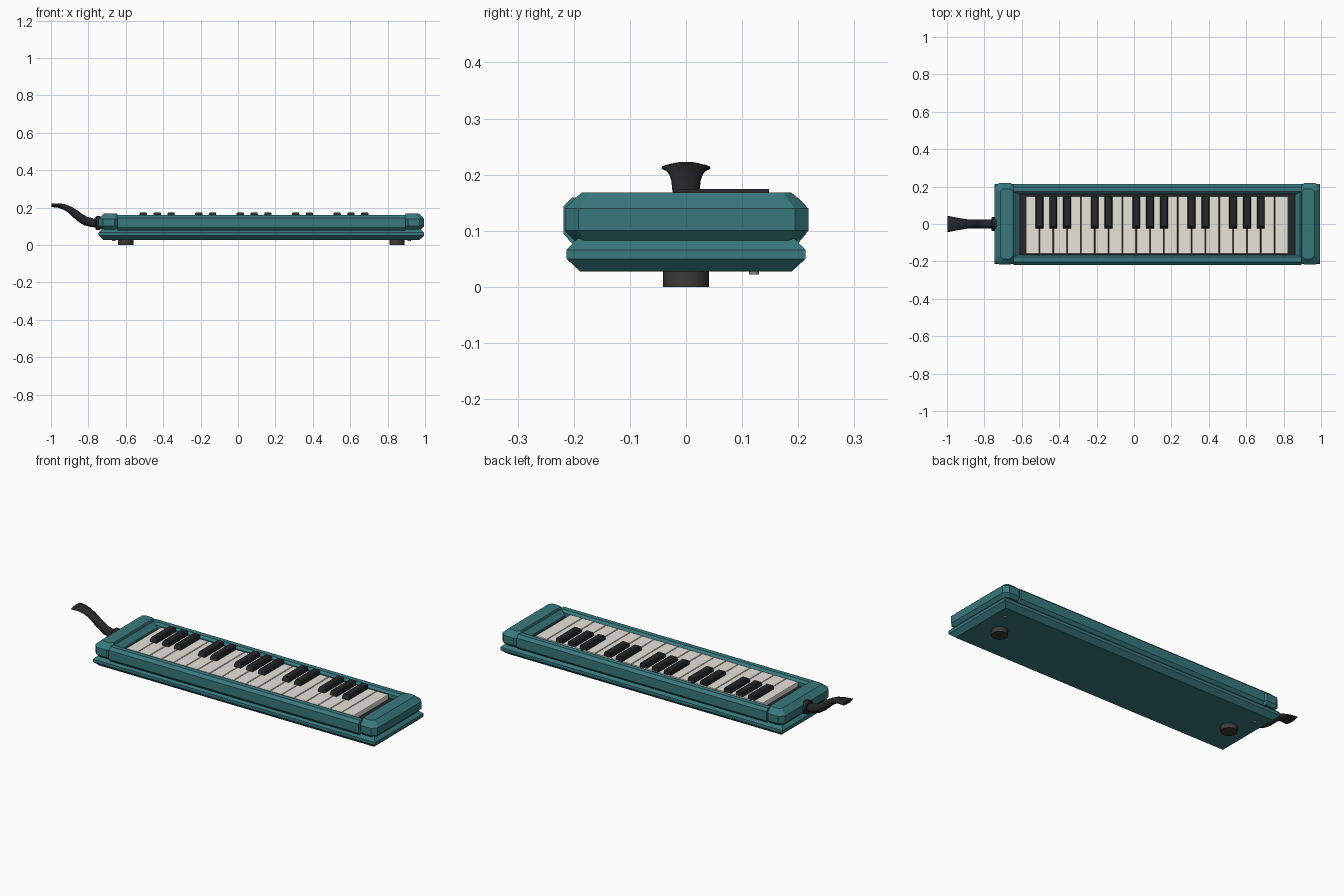
import bpy, bmesh, math
from mathutils import Vector

if "Cube" in bpy.data.objects:
    bpy.data.objects.remove(bpy.data.objects["Cube"])


def material(name, rgb):
    m = bpy.data.materials.new(name)
    m.diffuse_color = (*rgb, 1)
    m.use_nodes = True
    m.node_tree.nodes["Principled BSDF"].inputs["Base Color"].default_value = m.diffuse_color
    return m


TEAL = material("teal", (0.04, 0.19, 0.21))
IVORY = material("ivory", (0.80, 0.77, 0.70))
BLACK = material("black", (0.018, 0.02, 0.023))
RUBBER = material("rubber", (0.045, 0.043, 0.04))
STEEL = material("steel", (0.25, 0.25, 0.25))


def loft(name, rings, mat):
    """Join equal-length rings of points with quads and cap both ends."""
    bm = bmesh.new()
    vs = [[bm.verts.new(p) for p in r] for r in rings]
    n = len(vs[0])
    for a, b in zip(vs, vs[1:]):
        for i in range(n):
            bm.faces.new((a[i], a[(i + 1) % n], b[(i + 1) % n], b[i]))
    bm.faces.new(vs[0])
    bm.faces.new(vs[-1])
    bmesh.ops.recalc_face_normals(bm, faces=bm.faces)
    me = bpy.data.meshes.new(name)
    bm.to_mesh(me)
    bm.free()
    me.materials.append(mat)
    ob = bpy.data.objects.new(name, me)
    bpy.context.collection.objects.link(ob)
    return ob


def rect(x0, x1, y0, y1, z, c=0.0):
    """Rectangle ring, with corners cut by c when given."""
    if not c:
        return [(x0, y0, z), (x1, y0, z), (x1, y1, z), (x0, y1, z)]
    return [(x0 + c, y0, z), (x1 - c, y0, z), (x1, y0 + c, z), (x1, y1 - c, z),
            (x1 - c, y1, z), (x0 + c, y1, z), (x0, y1 - c, z), (x0, y0 + c, z)]


def box(name, x0, x1, y0, y1, z0, z1, mat):
    return loft(name, [rect(x0, x1, y0, y1, z) for z in (z0, z1)], mat)


def extrude_x(name, profile, x0, x1, mat):
    return loft(name, [[(x, y, z) for y, z in profile] for x in (x0, x1)], mat)


def cylinder(name, x, y, r, z0, z1, mat, n=24):
    ring = [(x + r * math.cos(2 * math.pi * i / n), y + r * math.sin(2 * math.pi * i / n)) for i in range(n)]
    ob = loft(name, [[(a, b, z) for a, b in ring] for z in (z0, z1)], mat)
    smooth(ob)


def smooth(ob):
    bpy.ops.object.select_all(action='DESELECT')
    ob.select_set(True)
    bpy.context.view_layer.objects.active = ob
    bpy.ops.object.shade_smooth_by_angle(angle=math.radians(35))


MID = 0.125  # centre of the body along x

# Lower shell with bevelled rim
loft("lower_shell", [rect(-0.745 + d, 0.995 - d, -0.213 + d, 0.213 - d, z)
                     for d, z in ((0.025, 0.027), (0, 0.05), (0, 0.066), (0.024, 0.09))], TEAL)

# Long rails, mirrored front and back
RAIL = [(0.165, 0.077), (0.203, 0.077), (0.218, 0.094), (0.218, 0.144),
        (0.203, 0.159), (0.177, 0.159), (0.165, 0.147)]
for side, s, shift in (("front", -1, 0), ("back", 1, -0.004)):
    extrude_x(side + "_rail", [(s * y + shift, z) for y, z in RAIL], MID - 0.77, MID + 0.77, TEAL)

# Faceted end caps and the slopes leading down to the keys
for side, s in (("left", -1), ("right", 1)):
    xa, xb = sorted((MID + s * 0.87, MID + s * 0.76))
    rings = []
    for d, z in ((0.016, 0.083), (0, 0.1), (0, 0.14), (0.03, 0.168)):
        rings.append(rect(xa + d * (0.4 if s > 0 else 1), xb - d * (1 if s > 0 else 0.4),
                          -0.216 + d, 0.218 - d, z, 0.024 - d * 0.3))
    loft(side + "_end_cap", rings, TEAL)
    slope = [(0.77, 0.08), (0.77, 0.16), (0.762, 0.16), (0.735, 0.135), (0.735, 0.08)]
    loft(side + "_inner_slope", [[(MID + s * x, y, z) for x, z in slope] for y in (-0.172, 0.168)], TEAL)

# Dark bed under the keys
box("key_bed", MID - 0.745, MID + 0.745, -0.172, 0.168, 0.08, 0.125, BLACK)

# Nineteen white keys
X0, PITCH = -0.58, 0.074
for k in range(19):
    x = X0 + k * PITCH
    loft(f"white_key_{k + 1}", [rect(x + g, x + PITCH - g, -0.162 + g, 0.148, z)
                                for g, z in ((0.0015, 0.115), (0.0015, 0.147), (0.003, 0.15))], IVORY)

# Black keys between the white ones, with sloping fronts
for k in (1, 2, 3, 5, 6, 8, 9, 10, 12, 13, 15, 16, 17):
    x = X0 + k * PITCH
    loft(f"black_key_{k}", [rect(x - w, x + w, y, 0.148, z)
                            for w, y, z in ((0.021, -0.024, 0.12), (0.021, -0.024, 0.152),
                                            (0.019, -0.017, 0.17), (0.016, -0.012, 0.174))], BLACK)

# Feet and screws underneath
for side, s in (("left", -1), ("right", 1)):
    cylinder(side + "_foot", MID + s * 0.725, 0, 0.041, 0, 0.03, RUBBER)
    cylinder(side + "_screw", MID + s * 0.79, 0.121, 0.009, 0.022, 0.03, STEEL, 12)

# Socket collar for the mouthpiece
N = 20
ANG = [2 * math.pi * i / N for i in range(N)]
smooth(loft("mouthpiece_socket",
            [[(x, r * math.cos(a), 0.117 + r * math.sin(a)) for a in ANG]
             for x, r in ((-0.735, 0.037), (-0.757, 0.037), (-0.762, 0.033))], BLACK))

# Curved mouthpiece: x, z, half width, half thickness along the path
PATH = [(-0.74, 0.117, 0.024, 0.024), (-0.78, 0.119, 0.024, 0.024), (-0.815, 0.128, 0.024, 0.024),
        (-0.845, 0.146, 0.024, 0.023), (-0.872, 0.168, 0.024, 0.021), (-0.90, 0.189, 0.026, 0.018),
        (-0.93, 0.204, 0.031, 0.015), (-0.962, 0.211, 0.037, 0.012), (-0.998, 0.212, 0.044, 0.009)]
rings = []
for i, (x, z, w, t) in enumerate(PATH):
    a, b = PATH[max(i - 1, 0)], PATH[min(i + 1, len(PATH) - 1)]
    d = Vector((b[0] - a[0], b[1] - a[1])).normalized()
    rings.append([(x + d.y * t * math.sin(q), w * math.cos(q), z - d.x * t * math.sin(q)) for q in ANG])
smooth(loft("mouthpiece", rings, BLACK))
